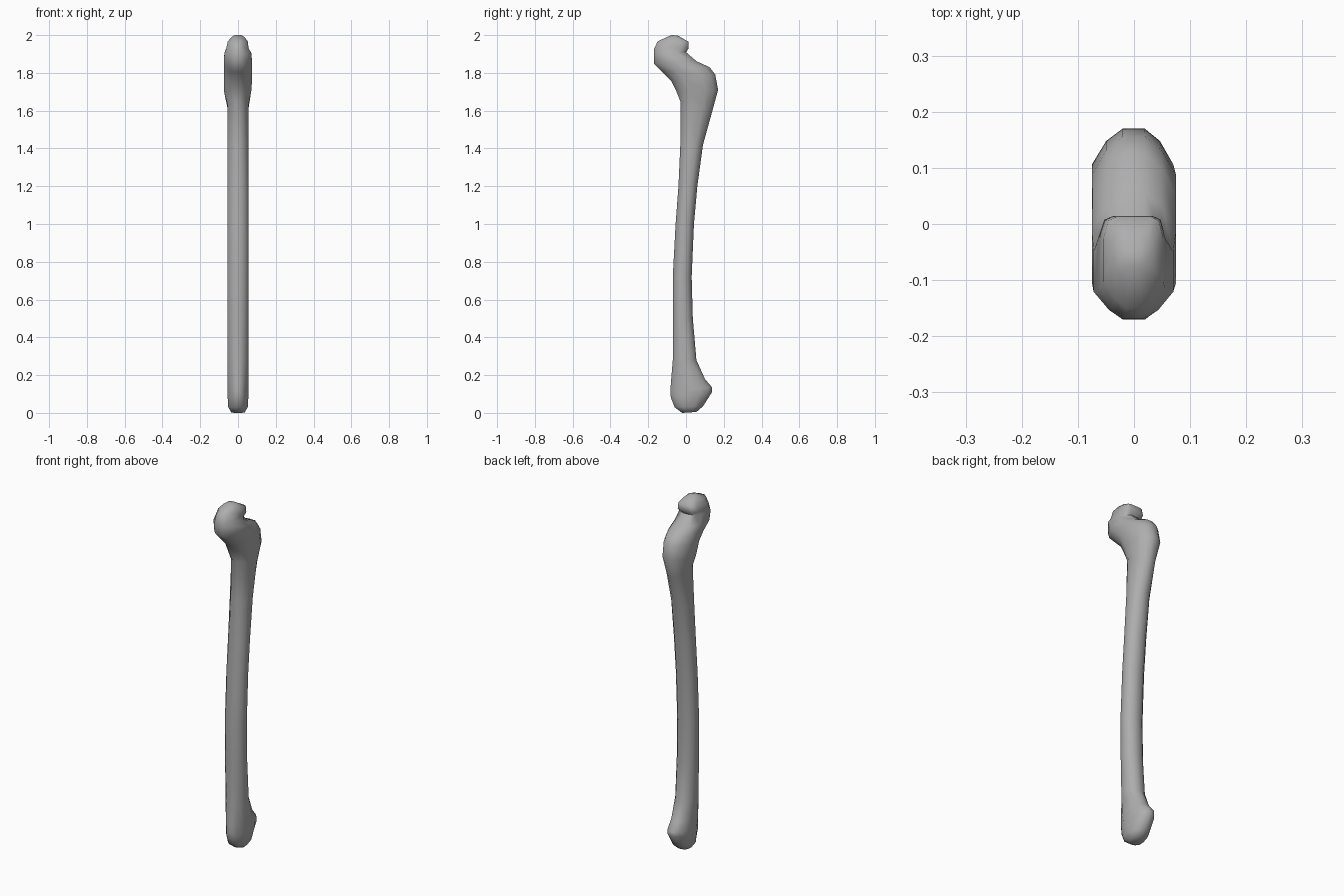
import bpy, bmesh
from mathutils import Vector

# Each ring: front (y, z), back (y, z), left half width, right half width
RINGS = [
    ((-0.02, 0.00), (0.055, 0.005), .035, .035),
    ((-0.06, 0.03), (0.09, 0.035), .052, .052),
    ((-0.08, 0.08), (0.138, 0.11), .055, .055),
    ((-0.083, 0.11), (0.138, 0.135), .055, .055),
    ((-0.08, 0.16), (0.10, 0.18), .055, .055),
    ((-0.07, 0.28), (0.055, 0.28), .055, .055),
    ((-0.07, 0.50), (0.036, 0.50), .055, .055),
    ((-0.07, 0.72), (0.03, 0.72), .055, .055),
    ((-0.055, 1.00), (0.042, 1.00), .055, .055),
    ((-0.04, 1.20), (0.06, 1.20), .055, .055),
    ((-0.03, 1.42), (0.09, 1.42), .055, .055),
    ((-0.03, 1.65), (0.14, 1.60), .056, .056),
    ((-0.05, 1.70), (0.17, 1.71), .075, .070),
    ((-0.08, 1.76), (0.155, 1.79), .075, .075),
    ((-0.125, 1.805), (0.125, 1.83), .074, .075),
    ((-0.17, 1.85), (0.055, 1.862), .075, .075),
    ((-0.17, 1.90), (0.00, 1.91), .072, .070),
    ((-0.168, 1.93), (0.014, 1.93), .062, .056),
    ((-0.15, 1.967), (0.012, 1.965), .054, .052),
    ((-0.10, 1.99), (-0.02, 1.984), .036, .036),
    ((-0.075, 2.00), (-0.045, 1.998), .018, .018),
]
BEAK = (17, 18)   # rings of the hooked tip, squarer at the back

# Cross-section: position along front-back axis, share of half width
FRONT = [(-.42, 1), (-.8, .62), (-1, .27)]
ROUND = [(1, .27), (.8, .66), (.42, 1)] + FRONT
SQUARE = [(1, .6), (.93, .85), (.55, 1)] + FRONT


def section(half):
    return half + [(u, -w) for u, w in reversed(half)]


# Bone: one lofted body, with tilting rings at the hooked top end
bm = bmesh.new()
loops = []
for k, (front, back, left, right) in enumerate(RINGS):
    a, b = Vector((0, *front)), Vector((0, *back))
    mid, half = (a + b) / 2, (b - a) / 2
    loops.append([bm.verts.new(mid + half * u +
                  Vector((w * (right if w > 0 else left), 0, 0)))
                  for u, w in section(SQUARE if k in BEAK else ROUND)])
n = len(loops[0])
for lo, hi in zip(loops, loops[1:]):
    for i in range(n):
        j = (i + 1) % n
        bm.faces.new((lo[i], lo[j], hi[j], hi[i]))
bm.faces.new(loops[0])
bm.faces.new(loops[-1])
bmesh.ops.recalc_face_normals(bm, faces=bm.faces)

mesh = bpy.data.meshes.new("forearm_bone")
bm.to_mesh(mesh)
bm.free()
bone = bpy.data.objects.new("forearm_bone", mesh)
bpy.context.collection.objects.link(bone)
bpy.context.view_layer.objects.active = bone
bone.select_set(True)
bpy.ops.object.shade_smooth_by_angle(angle=1.05)

# Darker grey finish
grey = bpy.data.materials.new("dark_grey")
grey.diffuse_color = (.42, .42, .42, 1)
mesh.materials.append(grey)
